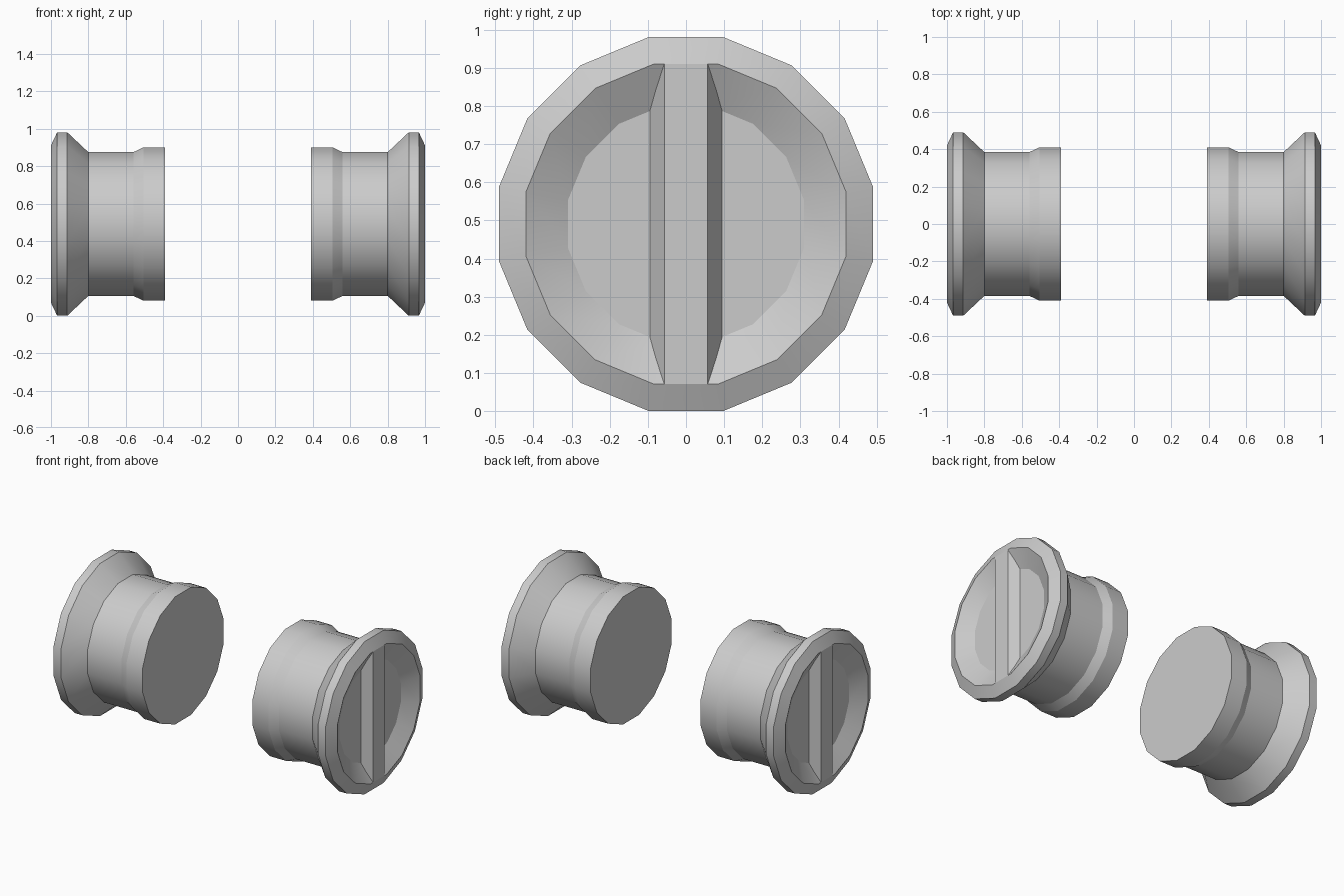
import bpy, bmesh, math

if "Cube" in bpy.data.objects:
    bpy.data.objects.remove(bpy.data.objects["Cube"])

SIDES, CZ, DEPTH = 16, 0.4904, 0.06
FLAT = math.cos(math.pi / SIDES)   # flat radius / corner radius


def finish(name, bm):
    bmesh.ops.recalc_face_normals(bm, faces=bm.faces)
    mesh = bpy.data.meshes.new(name)
    bm.to_mesh(mesh)
    bm.free()
    ob = bpy.data.objects.new(name, mesh)
    bpy.context.collection.objects.link(ob)
    # left-hand copy
    ob.modifiers.new("Mirror", 'MIRROR').use_axis[0] = True
    bpy.ops.object.select_all(action='DESELECT')
    ob.select_set(True)
    bpy.context.view_layer.objects.active = ob
    bpy.ops.object.shade_smooth_by_angle(angle=math.radians(23))
    return ob


# Plug body: 16-sided lathe along x, (x, flat radius), ending in the dished face
profile = [(0.39, 0.41), (0.505, 0.41), (0.56, 0.384), (0.80, 0.384),
           (0.913, 0.4904), (0.967, 0.4904), (1.0, 0.42), (1 - DEPTH, 0.31)]
bm = bmesh.new()
rings = []
for x, r in profile:
    rings.append([bm.verts.new((x,
                                r / FLAT * math.cos((i + 0.5) * math.tau / SIDES),
                                CZ + r / FLAT * math.sin((i + 0.5) * math.tau / SIDES)))
                  for i in range(SIDES)])
for a, b in zip(rings, rings[1:]):
    for i in range(SIDES):
        j = (i + 1) % SIDES
        bm.faces.new((a[i], a[j], b[j], b[i]))
bm.faces.new(rings[0])
bm.faces.new(rings[-1])
finish("plug_body", bm)

# Grip bar: tapered bar across the dish, flush with the rim, base just sunk in
bm = bmesh.new()
bmesh.ops.create_cube(bm, size=2)
for v in bm.verts:
    top = v.co.x > 0
    v.co.y *= 0.057 if top else 0.096
    v.co.z = CZ + v.co.z * (0.42 if top else 0.30)
    v.co.x = 1.0 if top else 1 - DEPTH - 0.002
finish("grip_bar", bm)
